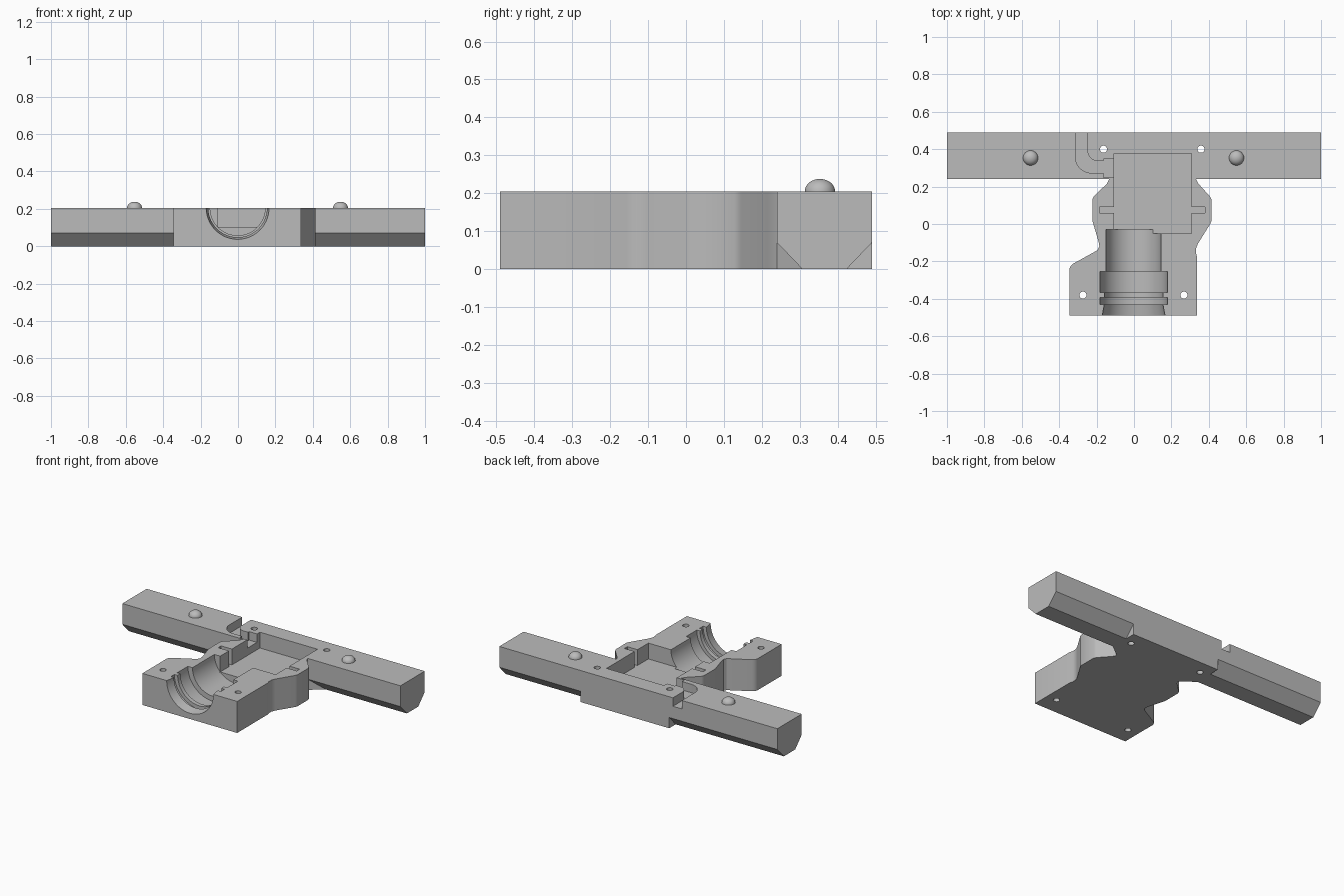
import bpy, bmesh, math
from mathutils import Vector

if "Cube" in bpy.data.objects:
    bpy.data.objects.remove(bpy.data.objects["Cube"])

TOP = 0.205      # parting face height
FLOOR = 0.102    # pocket floor height

grey = bpy.data.materials.new("plain grey")
grey.diffuse_color = (0.5, 0.5, 0.5, 1)
grey.use_nodes = True
grey.node_tree.nodes["Principled BSDF"].inputs["Base Color"].default_value = grey.diffuse_color


def finish(name, bm):
    bmesh.ops.recalc_face_normals(bm, faces=bm.faces)
    me = bpy.data.meshes.new(name)
    bm.to_mesh(me)
    bm.free()
    me.materials.append(grey)
    ob = bpy.data.objects.new(name, me)
    bpy.context.collection.objects.link(ob)
    return ob


def prism(name, points, offset):
    """Extrude a closed outline of 3D points along an offset."""
    bm = bmesh.new()
    face = bm.faces.new([bm.verts.new(p) for p in points])
    geo = bmesh.ops.extrude_face_region(bm, geom=[face])["geom"]
    verts = [g for g in geo if isinstance(g, bmesh.types.BMVert)]
    bmesh.ops.translate(bm, verts=verts, vec=Vector(offset))
    return finish(name, bm)


def plan(name, outline, z0, z1):
    return prism(name, [(x, y, z0) for x, y in outline], (0, 0, z1 - z0))


def box(name, x0, x1, y0, y1, z0, z1=0.3):
    return plan(name, [(x0, y0), (x1, y0), (x1, y1), (x0, y1)], z0, z1)


def lathe(name, profile, segments=64):
    """Solid of revolution about the lengthwise axis in the parting face."""
    bm = bmesh.new()
    rings = []
    for y, r in profile:
        rings.append([bm.verts.new((-0.002 + r * math.cos(a), y, TOP + r * math.sin(a)))
                      for a in (2 * math.pi * (i + 0.5) / segments for i in range(segments))])
    for a, b in zip(rings, rings[1:]):
        for i in range(segments):
            j = (i + 1) % segments
            bm.faces.new((a[i], a[j], b[j], b[i]))
    bm.faces.new(rings[0])
    bm.faces.new(rings[-1])
    return finish(name, bm)


def combine(target, tool, operation):
    mod = target.modifiers.new("combine", 'BOOLEAN')
    mod.operation = operation
    mod.solver = 'EXACT'
    mod.object = tool
    bpy.context.view_layer.objects.active = target
    bpy.ops.object.modifier_apply(modifier=mod.name)
    bpy.data.objects.remove(tool, do_unlink=True)


def arc(cx, cy, r, a0, a1, n=10):
    return [(cx + r * math.cos(math.radians(a0 + (a1 - a0) * i / n)),
             cy + r * math.sin(math.radians(a0 + (a1 - a0) * i / n))) for i in range(n + 1)]


# Central housing, widening into a square block under the crossbar
right_side = [(0.337, -0.49), (0.337, -0.176), (0.331, -0.155), (0.332, -0.13), (0.342, -0.105),
              (0.409, 0.003), (0.415, 0.02), (0.415, 0.128), (0.408, 0.145), (0.345, 0.215),
              (0.332, 0.24), (0.415, 0.305), (0.415, 0.49)]
left_side = [(-0.222, 0.49), (-0.222, 0.305), (-0.132, 0.24), (-0.145, 0.215), (-0.215, 0.148),
             (-0.222, 0.132), (-0.222, 0.016), (-0.188, -0.1), (-0.185, -0.12), (-0.195, -0.14),
             (-0.325, -0.212), (-0.338, -0.223), (-0.345, -0.24), (-0.345, -0.49)]
body = plan("housing_half", right_side + left_side, 0, TOP)

# Crossbar with chamfered lower edges
section = [(0.24, 0.07), (0.307, 0), (0.423, 0), (0.49, 0.07), (0.49, TOP), (0.24, TOP)]
combine(body, prism("crossbar", [(-1, y, z) for y, z in section], (2, 0, 0)), 'UNION')

# Stepped round bore with grooves and a flared mouth
bore = [(-0.52, 0.172), (-0.49, 0.168), (-0.43, 0.157), (-0.43, 0.18), (-0.393, 0.18),
        (-0.393, 0.157), (-0.365, 0.157), (-0.365, 0.18), (-0.255, 0.18), (-0.255, 0.147),
        (-0.03, 0.147)]
combine(body, lathe("bore_cutter", bore), 'DIFFERENCE')

# Rectangular pocket with a narrow slot on each side
combine(body, box("pocket_cutter", -0.107, 0.307, -0.052, 0.378, FLOOR), 'DIFFERENCE')
combine(body, box("slot_cutter", -0.185, 0.38, 0.06, 0.09, FLOOR), 'DIFFERENCE')

# Curved cable channel leaving through the back, with a wider recess at the pocket
outer = arc(-0.228, 0.358, 0.085, 180, 270)
inner = arc(-0.194, 0.392, 0.055, 270, 180)
channel = [(-0.313, 0.52)] + outer + [(-0.15, 0.273), (-0.15, 0.337)] + inner + [(-0.249, 0.52)]
combine(body, plan("channel_cutter", channel, 0.15, 0.3), 'DIFFERENCE')
combine(body, box("recess_cutter", -0.163, -0.1, 0.248, 0.348, 0.15), 'DIFFERENCE')

# Four through holes for screws
for x, y in ((-0.163, 0.40), (0.358, 0.40), (-0.273, -0.38), (0.267, -0.38)):
    hole = plan("hole_cutter", arc(x, y, 0.019, 0, 345, 23), -0.1, 0.3)
    combine(body, hole, 'DIFFERENCE')

# Locating domes on the crossbar
domes = []
for side, x in (("left", -0.553), ("right", 0.548)):
    bm = bmesh.new()
    bmesh.ops.create_uvsphere(bm, u_segments=32, v_segments=16, radius=0.04)
    low = [v for v in bm.verts if v.co.z < -0.001]
    bmesh.ops.delete(bm, geom=low, context='VERTS')
    for v in bm.verts:
        v.co = Vector((x + v.co.x, 0.353 + v.co.y, TOP + v.co.z * 0.82))
    domes.append(finish(side + "_locating_dome", bm))

# Smooth the round surfaces, keep corners crisp
for ob in [body] + domes:
    bpy.ops.object.select_all(action='DESELECT')
    ob.select_set(True)
    bpy.context.view_layer.objects.active = ob
    bpy.ops.object.shade_smooth_by_angle(angle=math.radians(30))
